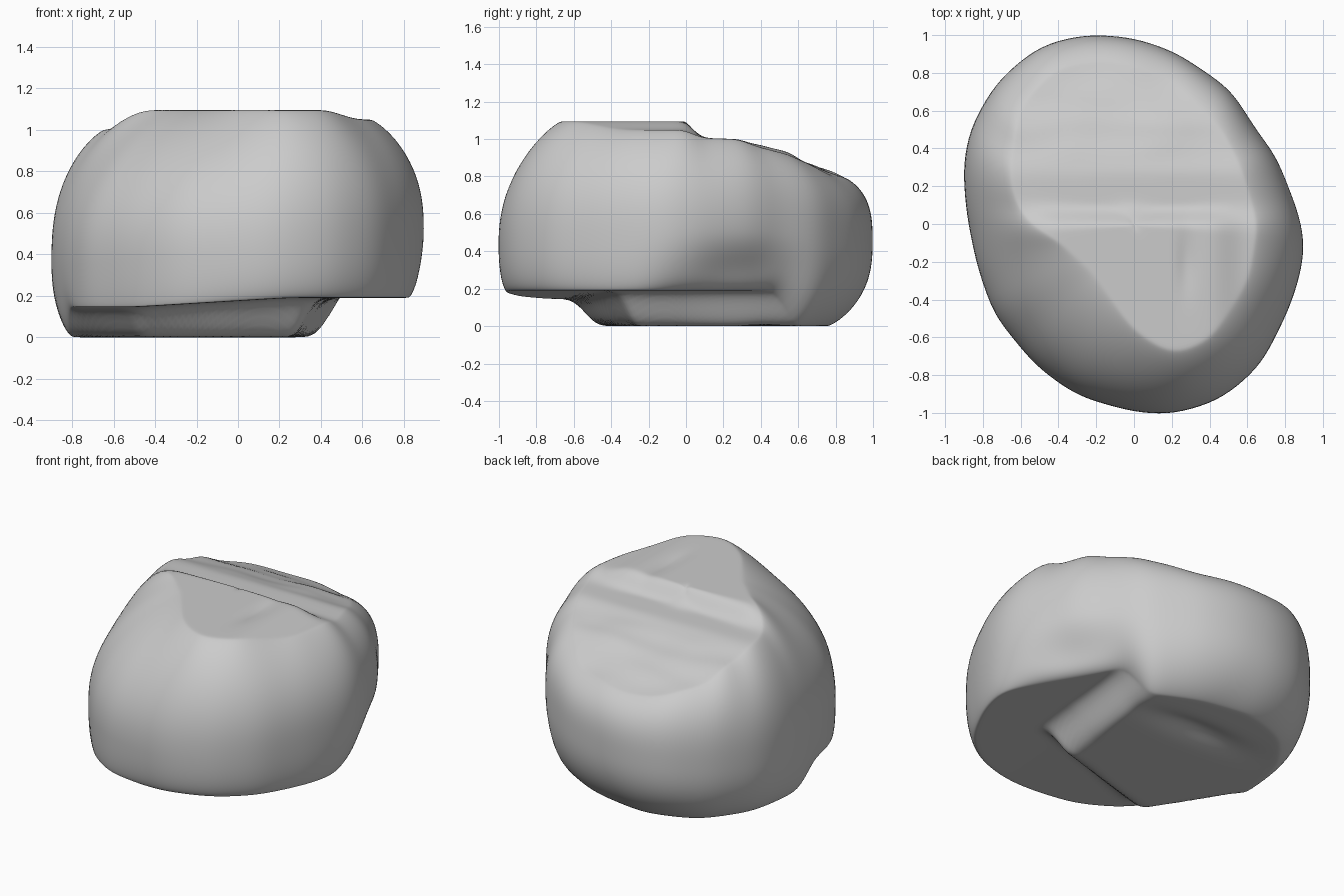
import bpy, bmesh, math
from mathutils import Vector, noise

if "Cube" in bpy.data.objects:
    bpy.data.objects.remove(bpy.data.objects["Cube"])

N = 144  # points per ring


def outline(pts):
    """Polar radii of a closed outline, softly smoothed."""
    pa = sorted((math.atan2(y, x) % math.tau, math.hypot(x, y)) for x, y in pts)
    pa = [(pa[-1][0] - math.tau, pa[-1][1])] + pa + [(pa[0][0] + math.tau, pa[0][1])]
    radii = []
    for i in range(N):
        t = math.tau * i / N
        for (a0, r0), (a1, r1) in zip(pa, pa[1:]):
            if a0 <= t <= a1:
                # intersection of the ray with the straight outline segment
                radii.append(r0 * r1 * math.sin(a1 - a0) /
                             (r0 * math.sin(t - a0) + r1 * math.sin(a1 - t)))
                break
    for _ in range(5):
        radii = [(radii[i - 1] + 2 * radii[i] + radii[(i + 1) % N]) / 4 for i in range(N)]
    return radii


def step(t):
    t = min(max(t, 0), 1)
    return t * t * (3 - 2 * t)


def bump(x, y, cx, cy, sx, sy):
    return math.exp(-((x - cx) / sx) ** 2 - ((y - cy) / sy) ** 2)


# Outlines of the widest girth, the top plateau and the underside edge
girth = outline([(.905, -.1), (.875, .05), (.755, .36), (.645, .5), (.515, .71), (.22, .91), (0, .985),
                 (-.25, 1.005), (-.5, .945), (-.73, .75), (-.87, .5), (-.905, .3), (-.885, .05),
                 (-.83, -.22), (-.74, -.48), (-.52, -.75), (-.3, -.91), (0, -.995), (.2, -1.01),
                 (.46, -.93), (.67, -.75), (.82, -.45), (.885, -.25)])
plateau = outline([(-.65, .3), (-.64, .16), (-.57, .02), (-.4, -.09), (-.22, -.26), (0, -.56), (.2, -.69),
                   (.4, -.61), (.6, -.3), (.65, 0), (.56, .3), (.46, .5), (.2, .75),
                   (-.1, .86), (-.4, .83), (-.6, .62)])
under = outline([(.84, -.2), (.67, .1), (.58, .25), (.47, .46), (.38, .58), (.1, .71), (-.25, .77),
                 (-.55, .67), (-.74, .42), (-.78, .2), (-.81, -.1), (-.79, -.3), (-.72, -.48),
                 (-.505, -.735), (-.29, -.885), (0, -.95), (.2, -.96), (.43, -.88), (.63, -.71), (.78, -.43)])


def top_z(x, y):
    """Flat front, a step across the middle, then a chipped slope to the back."""
    prof = [(-2, 1.095), (-.02, 1.095), (.1, 1.005), (.28, 1.0), (.42, .95),
            (.55, .92), (.75, .825), (1, .76), (2, .76)]
    for (y0, z0), (y1, z1) in zip(prof, prof[1:]):
        if y0 <= y <= y1:
            t = (y - y0) / (y1 - y0)
            z = z0 + (z1 - z0) * (step(t) if y < .1 else t)
            break
    front = step((.1 - y) / .12)
    z -= .045 * step((x - .4) / .2) * front
    z -= .06 * step((-.42 - x) / .22) * front
    z -= .02 * bump(x, y, .28, -.2, .04, .17)
    chips = noise.noise(Vector((x * 3, y * 9, 4)))
    return z + .022 * chips * step((y - .25) / .2)


def bottom_z(x, y):
    """Raised ledge in front and right; a lower foot elsewhere with a shallow groove."""
    d = max(x - (.26 + .12 * (y + .24)), .29 * x - .345 - y, -.84 * x - .54 * y - .64, 0)
    level = .175 + .03 * max(-1, min(.5, x * 2))
    return level * step(d / .14) + .05 * bump(x, y, -.12, .42, .32, .09)


bm = bmesh.new()
rings = []


def add_ring(fn):
    rings.append([bm.verts.new(fn(i, math.cos(math.tau * i / N), math.sin(math.tau * i / N)))
                  for i in range(N)])


def at(r, c, s, zfn):
    return (r * c, r * s, zfn(r * c, r * s))


# Underside, from centre to edge
CAP, SIDE = 36, 26
for k in range(1, CAP + 1):
    add_ring(lambda i, c, s: at(under[i] * k / CAP, c, s, bottom_z))


def hollow(c, s, z):
    """Dent low on the right flank, running toward the back."""
    return .06 * bump(math.atan2(s, c), z, .4, .3, .36, .15)


def lower_side(i, c, s):
    w = math.sin(math.pi / 2 * (1 - k / SIDE))
    zm = .45 + .07 * c
    zb = bottom_z(under[i] * c, under[i] * s)
    z = zm + (zb - zm) * w
    back = max(0, s)
    r = under[i] + (girth[i] - under[i]) * max(0, 1 - w ** 2.5) ** (.6 + .2 * back)
    r -= hollow(c, s, z) * (1 - w ** 6)
    return (r * c, r * s, z)


def upper_side(i, c, s):
    u = math.sin(math.pi / 2 * k / SIDE)
    zm = .45 + .07 * c
    zt = top_z(plateau[i] * c, plateau[i] * s)
    z = zm + (zt - zm) * u
    full = 2.1 + 1.2 * max(0, s) + .3 * max(0, c)
    r = plateau[i] + (girth[i] - plateau[i]) * max(0, 1 - u ** full) ** .8
    r -= hollow(c, s, z)
    return (r * c, r * s, z)


# Flanks, then the top from edge to centre
for k in range(1, SIDE + 1):
    add_ring(lower_side)
for k in range(1, SIDE + 1):
    add_ring(upper_side)
for k in range(CAP - 1, 0, -1):
    add_ring(lambda i, c, s: at(plateau[i] * k / CAP, c, s, top_z))

for a, b in zip(rings, rings[1:]):
    for i in range(N):
        j = (i + 1) % N
        bm.faces.new((a[i], a[j], b[j], b[i]))
low = bm.verts.new((0, 0, bottom_z(0, 0)))
high = bm.verts.new((0, 0, top_z(0, 0)))
for i in range(N):
    j = (i + 1) % N
    bm.faces.new((low, rings[0][j], rings[0][i]))
    bm.faces.new((high, rings[-1][i], rings[-1][j]))

# Soften worn edges
for _ in range(6):
    bmesh.ops.smooth_vert(bm, verts=bm.verts, factor=.5,
                          use_axis_x=True, use_axis_y=True, use_axis_z=True)
bmesh.ops.recalc_face_normals(bm, faces=bm.faces)
for f in bm.faces:
    f.smooth = True
mesh = bpy.data.meshes.new("boulder")
bm.to_mesh(mesh)
bm.free()
boulder = bpy.data.objects.new("boulder", mesh)
bpy.context.collection.objects.link(boulder)
